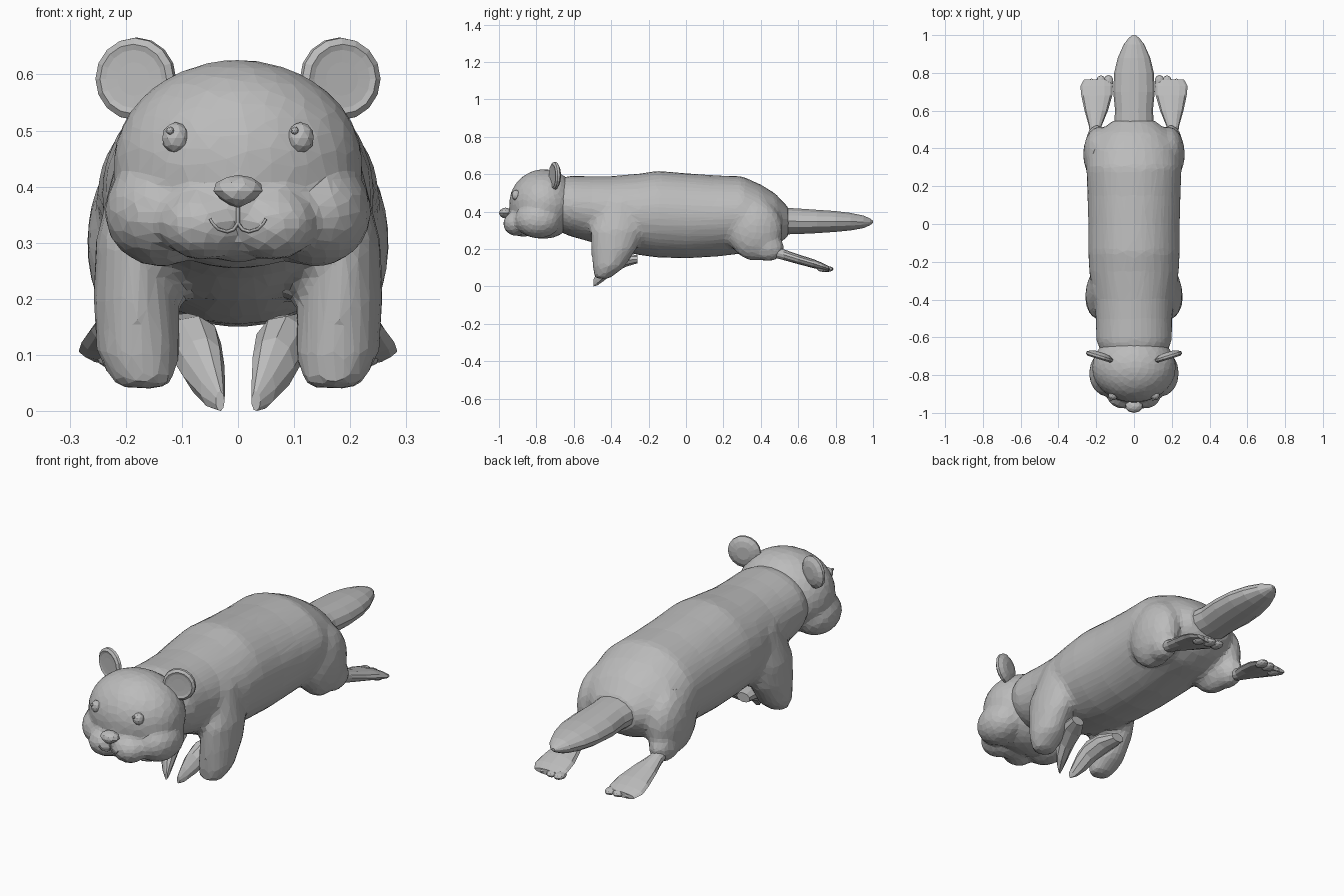
import bpy, bmesh, math
from mathutils import Matrix, Vector

cube = bpy.data.objects.get("Cube")
if cube:
    bpy.data.objects.remove(cube)

fur = bpy.data.materials.new("plain grey")
fur.use_nodes = True
fur.diffuse_color = (0.5, 0.5, 0.5, 1)
fur.node_tree.nodes["Principled BSDF"].inputs["Base Color"].default_value = (0.5, 0.5, 0.5, 1)


def finish(name, bm):
    bmesh.ops.recalc_face_normals(bm, faces=bm.faces)
    mesh = bpy.data.meshes.new(name)
    bm.to_mesh(mesh)
    bm.free()
    mesh.materials.append(fur)
    obj = bpy.data.objects.new(name, mesh)
    bpy.context.collection.objects.link(obj)
    return obj


def ball(bm, centre, radii, sub=3):
    m = Matrix.Translation(centre) @ Matrix.Diagonal((*radii, 1))
    bmesh.ops.create_icosphere(bm, subdivisions=sub, radius=1, matrix=m)


def loft(bm, rings, axis="y", sides=16, m=Matrix()):
    """Skin ellipses (position, centre a, centre b, radius a, radius b) along an axis."""
    def put(p, a, b):
        return bm.verts.new(m @ Vector((a, p, b) if axis == "y" else (a, b, p)))
    loops = []
    for p, ca, cb, ra, rb in rings:
        angles = [2 * math.pi * i / sides for i in range(sides)]
        loops.append([put(p, ca + ra * math.cos(t), cb + rb * math.sin(t)) for t in angles])
    for lo, hi in zip(loops, loops[1:]):
        for i in range(sides):
            j = (i + 1) % sides
            bm.faces.new((lo[i], lo[j], hi[j], hi[i]))
    for ring, loop in ((rings[0], loops[0]), (rings[-1], loops[-1])):
        tip = put(*ring[:3])
        for i in range(sides):
            bm.faces.new((loop[i], loop[(i + 1) % sides], tip))


def blend(obj, voxel, ratio, smooth):
    """Fuse overlapping volumes into one faceted skin."""
    r = obj.modifiers.new("fuse", "REMESH")
    r.mode, r.voxel_size = "VOXEL", voxel
    s = obj.modifiers.new("soften", "SMOOTH")
    s.factor, s.iterations = 0.5, smooth
    d = obj.modifiers.new("facet", "DECIMATE")
    d.ratio = ratio


# Torso with arms and haunches
bm = bmesh.new()
loft(bm, [(-.74, 0, .44, .15, .12), (-.62, 0, .43, .2, .162), (-.5, 0, .412, .203, .177),
          (-.4, 0, .393, .213, .197), (-.25, 0, .385, .238, .218), (-.15, 0, .386, .243, .232),
          (0, 0, .377, .243, .228), (.15, 0, .376, .247, .218), (.3, 0, .382, .253, .207),
          (.4, 0, .365, .238, .18), (.48, 0, .355, .195, .14), (.55, 0, .345, .11, .075)], sides=28)
for s in (-1, 1):
    loft(bm, [(.46, s * .165, -.34, .05, .09), (.3, s * .183, -.37, .072, .14),
              (.2, s * .182, -.385, .077, .122), (.1, s * .177, -.415, .075, .085),
              (.04, s * .168, -.45, .05, .038)], axis="z")
    ball(bm, (s * .182, .37, .3), (.088, .148, .165))
    ball(bm, (s * .195, .44, .205), (.06, .085, .072))
blend(finish("body", bm), .018, .17, 4)

# Head with cheeks and muzzle pads
bm = bmesh.new()
ball(bm, (0, -.76, .44), (.222, .185, .186), 4)
ball(bm, (0, -.87, .325), (.09, .075, .06))
ball(bm, (0, -.9, .365), (.065, .065, .06))
for s in (-1, 1):
    ball(bm, (s * .138, -.79, .355), (.1, .125, .098))
    ball(bm, (s * .062, -.905, .335), (.08, .072, .066))
head = finish("head", bm)
blend(head, .012, .12, 3)

graph = bpy.context.evaluated_depsgraph_get()


def on_face(x, z):
    """Point on the front of the head."""
    hit, point, _, _ = head.ray_cast(Vector((x, -2, z)), Vector((0, 1, 0)), depsgraph=graph)
    return point.copy() if hit else Vector((x, -.93, z))


# Tail
bm = bmesh.new()
loft(bm, [(.48, 0, .35, .11, .075), (.6, 0, .348, .1, .07), (.7, 0, .347, .11, .064),
          (.8, 0, .347, .105, .057), (.88, 0, .346, .086, .048), (.95, 0, .345, .055, .034),
          (.985, 0, .345, .028, .018), (1, 0, .345, .008, .006)], sides=14)
finish("tail", bm)

# Paired parts
for side, s in (("right", -1), ("left", 1)):
    # Webbed hind foot with rounded toes
    bm = bmesh.new()
    loft(bm, [(.45, s * .2, .19, .03, .03), (.52, s * .205, .17, .034, .029),
              (.6, s * .2, .145, .062, .026), (.68, s * .197, .122, .082, .024),
              (.73, s * .198, .106, .086, .019), (.765, s * .193, .094, .072, .013)], sides=12)
    for x, y in ((.135, .755), (.175, .752), (.225, .735)):
        ball(bm, (s * x, y, .093), (.026, .035, .016), 2)
    finish(side + "_hind_foot", bm)

    # Front paw, folded inwards with a pointed tip
    bm = bmesh.new()
    loft(bm, [(-.26, s * .12, .145, .035, .022), (-.32, s * .1, .14, .055, .035),
              (-.39, s * .078, .12, .048, .05), (-.44, s * .062, .08, .038, .052),
              (-.475, s * .045, .04, .022, .036), (-.495, s * .032, .018, .008, .018)], sides=9)
    finish(side + "_front_paw", bm)

    # Dished ear
    bm = bmesh.new()
    turn = Matrix.Translation((s * .182, -.7, .592)) @ Matrix.Rotation(s * .3, 4, "Z")
    loft(bm, [(y, 0, 0, r, r) for y, r in ((.022, .03), (.016, .055), (.004, .074), (-.008, .073),
                                          (-.016, .062), (-.013, .052), (-.012, .03))], m=turn)
    finish(side + "_ear", bm)

    # Eye with a small raised glint
    bm = bmesh.new()
    eye = on_face(s * .111, .487)
    ball(bm, eye + Vector((0, .004, 0)), (.025, .025, .028), 2)
    ball(bm, eye + Vector((-.01, -.018, .013)), (.007, .007, .007), 2)
    finish(side + "_eye", bm)

# Nose, narrowing downwards
bm = bmesh.new()
ball(bm, (0, -.965, .392), (.046, .035, .029), 2)
for v in bm.verts:
    if v.co.z < .392:
        v.co.x *= 1 - (.392 - v.co.z) * 16
finish("nose", bm)

# Mouth line
curve = bpy.data.curves.new("mouth", "CURVE")
curve.dimensions = "3D"
curve.bevel_depth, curve.bevel_resolution = .0035, 0
smile = [(0, .335), (.008, .324), (.02, .32), (.036, .325), (.046, .336), (.05, .343)]
paths = [[(0, .37), (0, .352), (0, .335)]] + [[(s * x, z) for x, z in smile] for s in (-1, 1)]
for path in paths:
    spline = curve.splines.new("POLY")
    spline.points.add(len(path) - 1)
    for point, (x, z) in zip(spline.points, path):
        point.co = (*(on_face(x, z) + Vector((0, -.001, 0))), 1)
curve.materials.append(fur)
bpy.context.collection.objects.link(bpy.data.objects.new("mouth", curve))
